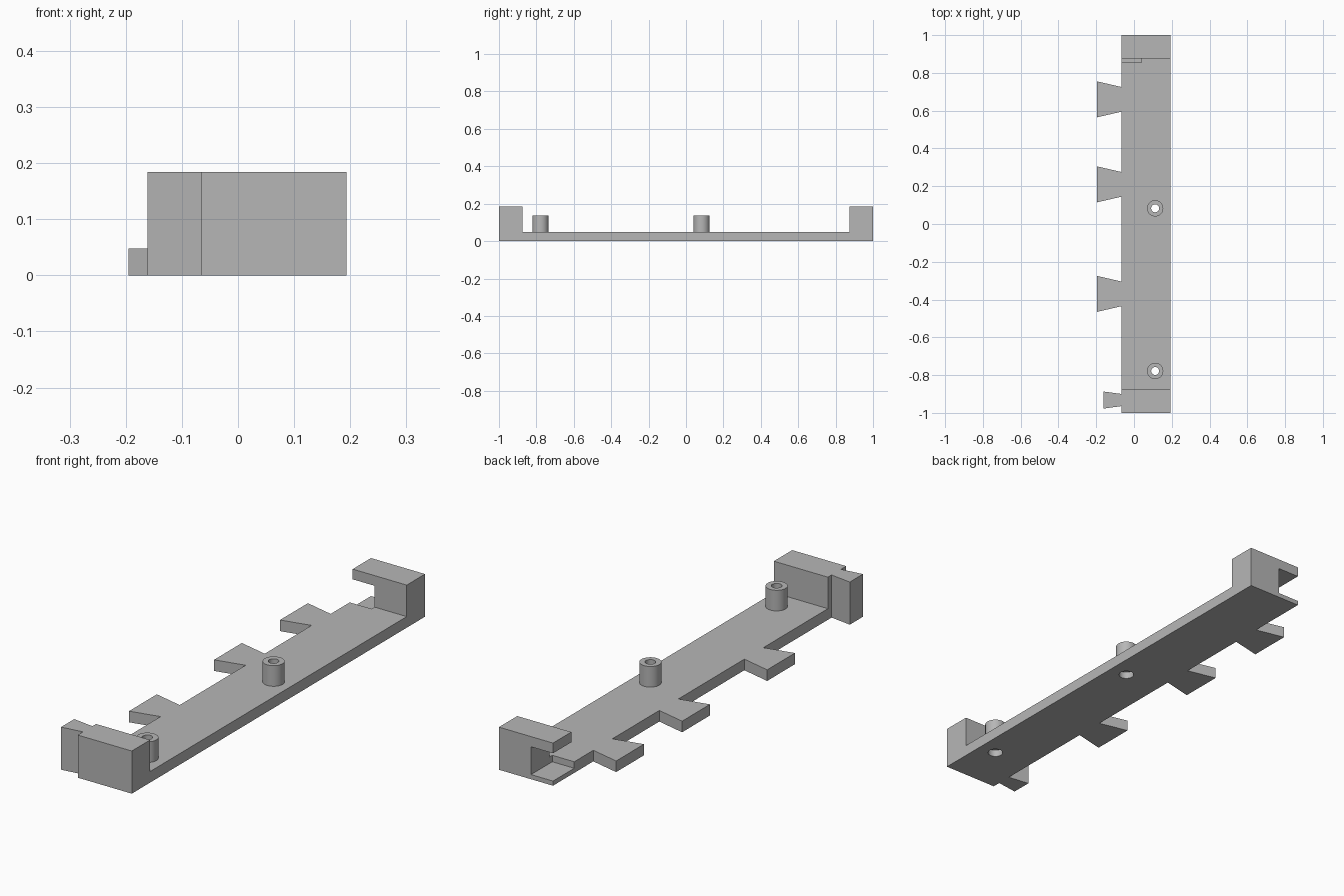
import bpy, bmesh, math
from mathutils import Vector

cube = bpy.data.objects.get("Cube")
if cube:
    bpy.data.objects.remove(cube, do_unlink=True)

# Overall dimensions
LEFT, RIGHT = 0.193, -0.065
PLATE, TOP = 0.048, 0.184
WALL = 0.875
BOSS_X, BOSS_TOP = 0.112, 0.137
BOSS_R, HOLE_R, BORE_R = 0.043, 0.021, 0.031

grey = bpy.data.materials.new("plain grey")
grey.use_nodes = True
grey.diffuse_color = (0.47, 0.47, 0.47, 1)
grey.node_tree.nodes["Principled BSDF"].inputs["Base Color"].default_value = grey.diffuse_color


def prism(name, outline, low, high, axis="z"):
    """Extrude a flat outline along z, or an x-z outline along y."""
    bm = bmesh.new()
    place = (lambda a, b: (a, b, low)) if axis == "z" else (lambda a, b: (a, low, b))
    face = bm.faces.new([bm.verts.new(place(a, b)) for a, b in outline])
    out = bmesh.ops.extrude_face_region(bm, geom=[face])
    shift = Vector((0, 0, high - low)) if axis == "z" else Vector((0, high - low, 0))
    bmesh.ops.translate(bm, vec=shift, verts=[v for v in out["geom"] if isinstance(v, bmesh.types.BMVert)])
    bmesh.ops.recalc_face_normals(bm, faces=bm.faces)
    mesh = bpy.data.meshes.new(name)
    bm.to_mesh(mesh)
    bm.free()
    mesh.materials.append(grey)
    obj = bpy.data.objects.new(name, mesh)
    bpy.context.collection.objects.link(obj)
    return obj


def circle(radius, y, count=48):
    steps = [2 * math.pi * i / count for i in range(count)]
    return [(BOSS_X + radius * math.cos(a), y + radius * math.sin(a)) for a in steps]


def box(x0, x1, y0, y1):
    return [(x0, y0), (x1, y0), (x1, y1), (x0, y1)]


def activate(obj):
    bpy.ops.object.select_all(action="DESELECT")
    obj.select_set(True)
    bpy.context.view_layer.objects.active = obj


def cut(obj, cutter):
    cutter.hide_render = True
    mod = obj.modifiers.new("cut", "BOOLEAN")
    mod.operation, mod.solver, mod.object = "DIFFERENCE", "EXACT", cutter
    activate(obj)
    bpy.ops.object.modifier_apply(modifier=mod.name)
    bpy.data.objects.remove(cutter, do_unlink=True)


def dovetail(y, tip_x, tip, root):
    """Points of a flared tab on the right edge, from back to front."""
    return [(RIGHT, y + root), (tip_x, y + tip), (tip_x, y - tip), (RIGHT, y - root)]


# Base plate with three wide dovetails and one narrow one
narrow_tail = dovetail(-0.932, -0.161, 0.045, 0.032)
outline = [(LEFT, -1), (LEFT, 1), (RIGHT, 1)]
for y in (0.66, 0.21, -0.37):
    outline += dovetail(y, -0.195, 0.095, 0.065)
outline += narrow_tail + [(RIGHT, -1)]
plate = prism("base_plate", outline, 0, PLATE)

# Shallow recess under the open end of the back wall
cut(plate, prism("recess_cutter", box(RIGHT - 0.05, 0.04, 0.855, 1.1), 0.02, 0.1))

# Front wall, carrying the narrow dovetail to full height
front = [(LEFT, -1), (LEFT, -WALL), (RIGHT, -WALL)] + narrow_tail + [(RIGHT, -1)]
prism("front_wall", front, PLATE, TOP)

# Back wall with an overhanging arm
arm = TOP - 0.044
profile = [(LEFT, PLATE), (LEFT, TOP), (RIGHT, TOP), (RIGHT, arm), (0.04, arm), (0.04, PLATE)]
prism("back_wall", profile, WALL, 1, "y")

# Hollow screw bosses, with a wider bore beneath the plate
for label, y in (("front", -0.778), ("middle", 0.083)):
    boss = prism(label + "_screw_boss", circle(BOSS_R, y), PLATE, BOSS_TOP)
    cut(boss, prism("hole_cutter", circle(HOLE_R, y), -0.1, 0.3))
    cut(plate, prism("hole_cutter", circle(HOLE_R, y), -0.1, 0.3))
    cut(plate, prism("bore_cutter", circle(BORE_R, y), -0.1, 0.03))
    activate(boss)
    bpy.ops.object.shade_smooth_by_angle(angle=math.radians(30))

activate(plate)
bpy.ops.object.shade_smooth_by_angle(angle=math.radians(12))
